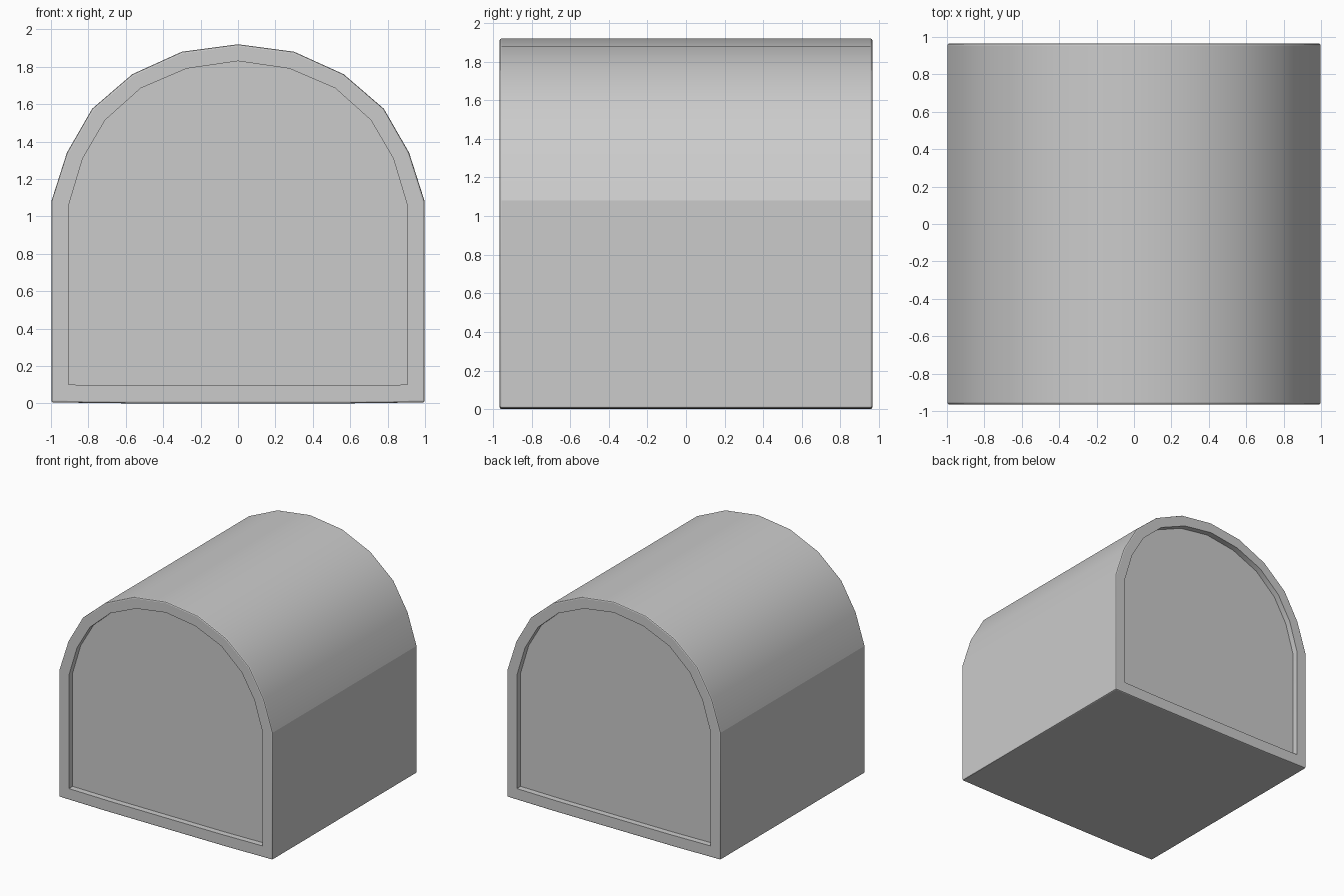
import bpy, bmesh, math

if "Cube" in bpy.data.objects:
    bpy.data.objects.remove(bpy.data.objects["Cube"])

HALF_DEPTH = 0.965
RECESS = 0.05

# Right half profiles, from bottom to apex
outer_half = [(0.57, 0.0), (0.998, 0.005), (0.998, 1.08), (0.915, 1.34),
              (0.78, 1.575), (0.565, 1.76), (0.30, 1.88)]
inner_half = [(0.52, 0.095), (0.905, 0.10), (0.905, 1.06), (0.83, 1.31),
              (0.71, 1.515), (0.52, 1.685), (0.275, 1.79)]


def full_loop(half, apex):
    return half + [(0, apex)] + [(-x, z) for x, z in reversed(half)]


def ring(bm, pts, y):
    return [bm.verts.new((x, y, z)) for x, z in pts]


def bridge(bm, a, b):
    n = len(a)
    for i in range(n):
        j = (i + 1) % n
        bm.faces.new((a[i], a[j], b[j], b[i]))


outer = full_loop(outer_half, 1.92)
inner = full_loop(inner_half, 1.83)

# Arched body with a recessed panel at each end
bm = bmesh.new()
d = HALF_DEPTH
rings = [ring(bm, inner, -d + RECESS), ring(bm, inner, -d), ring(bm, outer, -d),
         ring(bm, outer, d), ring(bm, inner, d), ring(bm, inner, d - RECESS)]
for a, b in zip(rings, rings[1:]):
    bridge(bm, a, b)
bm.faces.new(rings[0])
bm.faces.new(rings[-1])
bmesh.ops.recalc_face_normals(bm, faces=bm.faces)

# Small bevel on the outer rims and the bottom long edges
rim = set(rings[2]) | set(rings[3])
bevel_edges = [e for e in bm.edges
               if e.verts[0] in rim and e.verts[1] in rim
               and e.calc_face_angle() > math.radians(40)]
bmesh.ops.bevel(bm, geom=bevel_edges, offset=0.01, segments=2, profile=0.5,
                affect='EDGES', clamp_overlap=True)

# Smooth arch, with crisp panel edges and wall tops
for f in bm.faces:
    f.smooth = True
for e in bm.edges:
    v, w = e.verts
    spring = (abs(v.co.y - w.co.y) > 1 and abs(v.co.z - 1.08) < 0.03)
    e.smooth = e.calc_face_angle(0) < math.radians(20) and not spring

mesh = bpy.data.meshes.new("arched_body")
bm.to_mesh(mesh)
bm.free()
body = bpy.data.objects.new("arched_body", mesh)
bpy.context.collection.objects.link(body)
